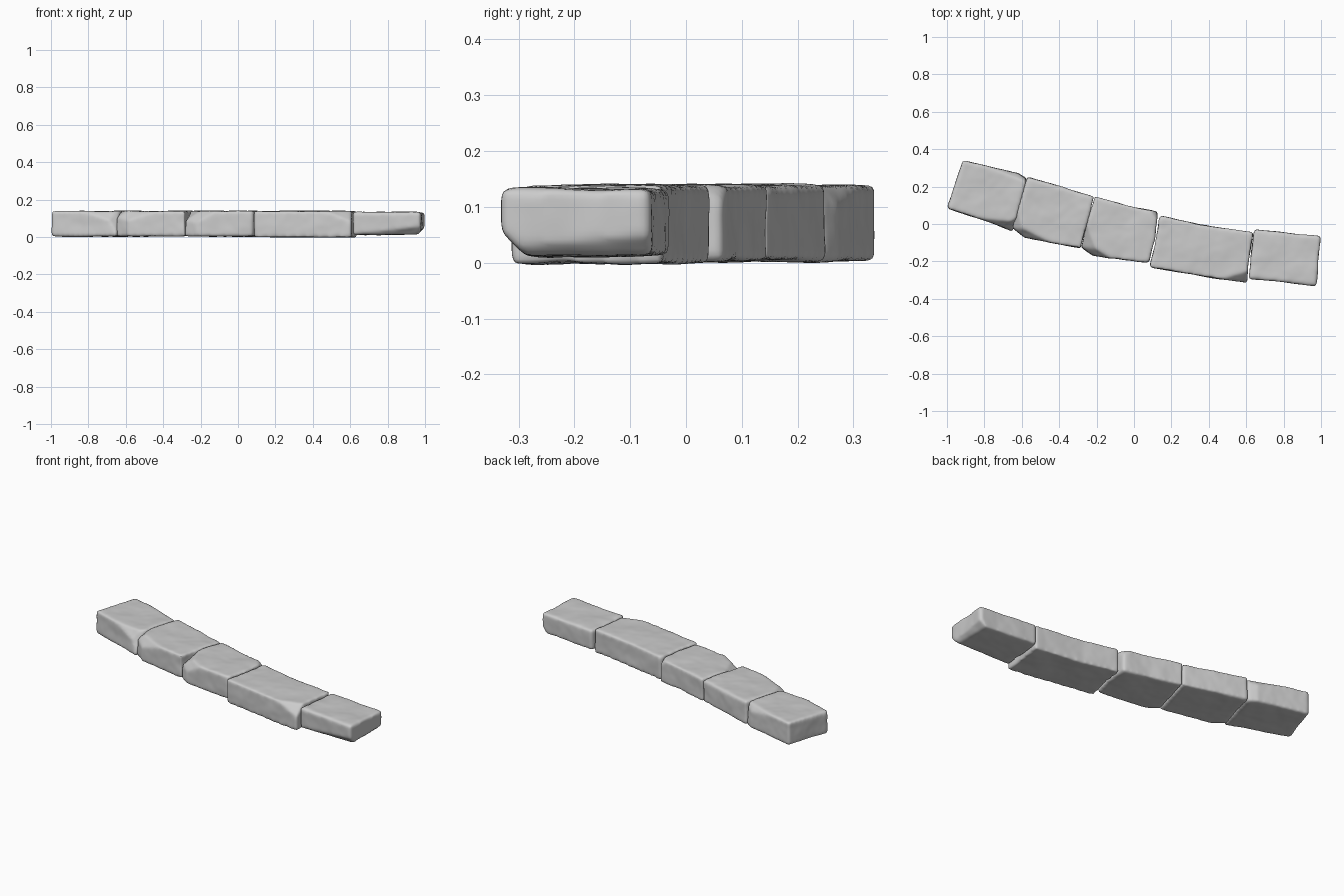
import bpy, bmesh
from mathutils import Vector

if "Cube" in bpy.data.objects:
    bpy.data.objects.remove(bpy.data.objects["Cube"])

# Soft surface unevenness shared by all stones
tex = bpy.data.textures.new("stone_unevenness", 'CLOUDS')
tex.noise_scale = 0.16


def stone(name, outline, z0, z1, chips):
    """Extrude a top outline, knock chips off with planes, then weather it."""
    bm = bmesh.new()
    base = bm.faces.new([bm.verts.new((x, y, z0)) for x, y in outline])
    ext = bmesh.ops.extrude_face_region(bm, geom=[base])
    top = [v for v in ext['geom'] if isinstance(v, bmesh.types.BMVert)]
    bmesh.ops.translate(bm, verts=top, vec=(0, 0, z1 - z0))
    bmesh.ops.recalc_face_normals(bm, faces=bm.faces[:])
    for point, normal in chips:
        bmesh.ops.bisect_plane(bm, geom=bm.verts[:] + bm.edges[:] + bm.faces[:],
                               plane_co=Vector(point), plane_no=Vector(normal).normalized(),
                               clear_outer=True)
        bmesh.ops.holes_fill(bm, edges=[e for e in bm.edges if e.is_boundary])
    bmesh.ops.recalc_face_normals(bm, faces=bm.faces[:])
    me = bpy.data.meshes.new(name)
    bm.to_mesh(me)
    bm.free()
    ob = bpy.data.objects.new(name, me)
    bpy.context.collection.objects.link(ob)
    remesh = ob.modifiers.new("remesh", 'REMESH')
    remesh.mode = 'VOXEL'
    remesh.voxel_size = 0.009
    remesh.use_smooth_shade = True
    smooth = ob.modifiers.new("worn_edges", 'SMOOTH')
    smooth.factor = 0.5
    smooth.iterations = 8
    disp = ob.modifiers.new("uneven", 'DISPLACE')
    disp.texture = tex
    disp.texture_coords = 'LOCAL'
    disp.strength = 0.012
    disp.mid_level = 0.45


# Curved row of kerb stones, left to right
stone("stone_1", [(-1.0, .085), (-.83, .03), (-.65, -.04), (-.613, .1), (-.575, .24),
                  (-.62, .27), (-.73, .297), (-.915, .34)], .004, .138,
      [((-.72, .01, .125), (-.1, -1, .9)),
       ((-.66, .0, .11), (.5, -1, .5)),
       ((-.965, .2, .125), (-1, .3, .8)),
       ((-.6, .24, .13), (.4, 1, .8))])
stone("stone_2", [(-.65, -.02), (-.585, -.072), (-.45, -.1), (-.286, -.127),
                  (-.253, .0), (-.214, .147), (-.39, .2), (-.57, .25), (-.61, .11)], .004, .138,
      [((-.58, -.045, .12), (-.5, -1, .9)),
       ((-.62, .02, .128), (-1, -.3, 1.6)),
       ((-.37, .19, .132), (.3, 1, .9))])
stone("stone_3", [(-.282, -.125), (-.22, -.17), (-.15, -.18), (.078, -.206), (.112, -.08),
                  (.126, .064), (-.04, .1), (-.21, .146), (-.248, .01)], .004, .138,
      [((-.22, -.14, .115), (-.6, -1, .8)),
       ((-.245, -.06, .128), (-1, -.4, 1.5)),
       ((.11, .05, .128), (1, .6, 1))])
stone("stone_4", [(.085, -.23), (.35, -.277), (.605, -.315), (.612, -.2), (.637, -.045),
                  (.35, -.003), (.138, .045), (.118, -.08)], 0, .138,
      [((.595, -.285, .11), (.3, -1, 1.1)),
       ((.13, .03, .128), (-1, .8, 1.4))])
stone("stone_5", [(.615, -.292), (.8, -.31), (.975, -.333), (.985, -.2), (.998, -.065),
                  (.82, -.047), (.643, -.028), (.628, -.15)], .013, .132,
      [((.8, -.3, .026), (0, -1, -1)),
       ((.975, -.2, .028), (1, 0, -1))])
